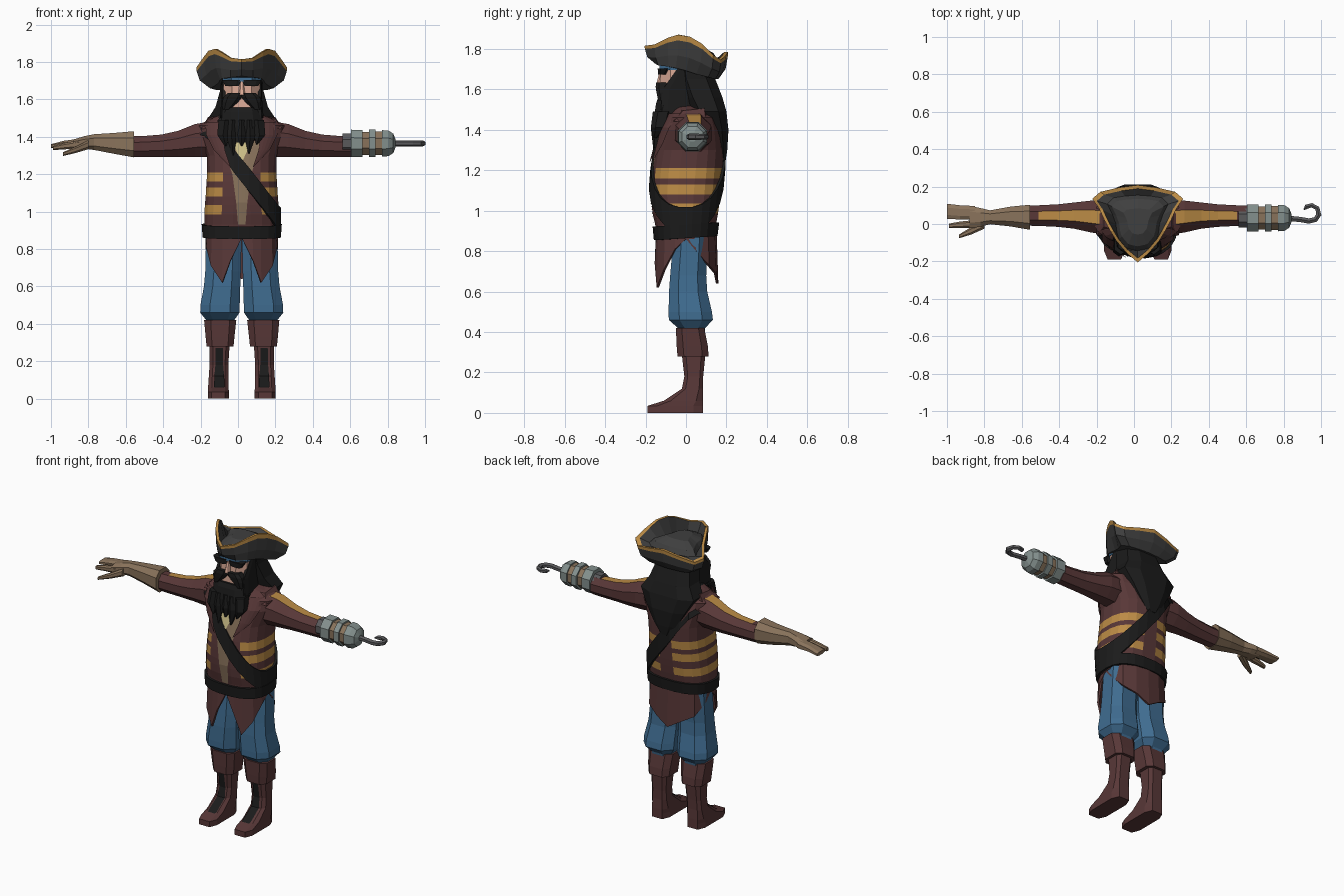
import bpy, bmesh, math
from mathutils import Vector

COL = {"maroon": (.098, .039, .039), "gold": (.50, .26, .06), "blue": (.05, .15, .28), "black": (.011, .011, .011),
       "hat_grey": (.05, .05, .05), "skin": (.74, .42, .32), "tan": (.25, .17, .105), "cream": (.62, .53, .25),
       "metal": (.23, .28, .27), "dark_metal": (.10, .10, .105)}
MAT = {}
for k, c in COL.items():
    MAT[k] = bpy.data.materials.new(k)
    MAT[k].diffuse_color = (*c, 1)


def loft(name, rings, mats, rule=None, cap=True, closed=True, solid=0):
    """Skin a list of point rings; rule(i, centre) picks the material index."""
    mats = mats.split()
    bm = bmesh.new()
    vs = [[bm.verts.new(p) for p in r] for r in rings]
    n = len(rings[0])
    for i in range(len(vs) - 1):
        for j in range(n if closed else n - 1):
            k = (j + 1) % n
            f = bm.faces.new((vs[i][j], vs[i][k], vs[i + 1][k], vs[i + 1][j]))
            f.material_index = rule(i, f.calc_center_median()) if rule else 0
    if cap:
        for i in (0, -1):
            f = bm.faces.new(vs[i])
            f.material_index = rule(len(vs) - 2 if i else 0, f.calc_center_median()) if rule else 0
    bmesh.ops.recalc_face_normals(bm, faces=bm.faces)
    me = bpy.data.meshes.new(name)
    bm.to_mesh(me)
    bm.free()
    for m in mats:
        me.materials.append(MAT[m])
    ob = bpy.data.objects.new(name, me)
    bpy.context.collection.objects.link(ob)
    if solid:
        ob.modifiers.new("thick", 'SOLIDIFY').thickness = solid
    return ob


def sec(n, p):
    """Unit superellipse section with a flat facet to each side."""
    m = math.cos(math.pi / n) ** p
    out = []
    for i in range(n):
        a = (i + .5) * 2 * math.pi / n
        c, s = math.cos(a), math.sin(a)
        out.append((math.copysign(abs(c) ** p, c) / m, math.copysign(abs(s) ** p, s) / m))
    return out


def zr(z, cx, rx, yf, yb, n=8, p=.7, s=1):   # horizontal ring
    return [(s * (cx + u * rx), (yf + yb) / 2 + v * (yb - yf) / 2, z) for u, v in sec(n, p)]


def xr(x, cy, cz, ry, rz, n=8, p=1, s=1):    # ring across an arm
    return [(s * x, cy + u * ry, cz + v * rz) for u, v in sec(n, p)]


# ---- torso shape shared by coat, belt, strap and vest
T = [(.86, .195, -.145, .14), (.93, .2, -.152, .148), (.985, .2, -.165, .158), (1.035, .197, -.17, .165),
     (1.08, .193, -.172, .17), (1.13, .19, -.17, .175), (1.16, .188, -.168, .178), (1.21, .185, -.163, .182),
     (1.3, .187, -.148, .187), (1.4, .225, -.122, .175), (1.46, .235, -.095, .155), (1.5, .16, -.07, .12),
     (1.53, .075, -.07, .06), (1.57, .07, -.07, .06)]


def tz(z):
    z = min(max(z, T[0][0]), T[-1][0])
    for a, b in zip(T, T[1:]):
        if z <= b[0]:
            t = (z - a[0]) / (b[0] - a[0])
            return [a[i] + (b[i] - a[i]) * t for i in (1, 2, 3)]


def tfront(x, z, off):
    rx, yf, yb = tz(z)
    u = min(abs(x) / rx, .98)
    return (x, (yf + yb) / 2 - (yb - yf) / 2 * (1 - u ** 2.5) ** .4 - off, z)


def stripe(i, c):
    side = abs(c.x) > (.085 if c.y < 0 else .05)
    return 2 if c.z > 1.525 else int(i in (2, 4, 6) and side)


loft("coat_body", [zr(z, 0, rx, f, b, 20, .8) for z, rx, f, b in T], "maroon gold skin", stripe)


def band(name, zf, half, off):
    rings = [[], [], [], []]
    for u, v in sec(24, .8):
        z = 1.1
        for _ in range(40):
            rx, f, b = tz(z)
            x, y = u * rx, (f + b) / 2 + v * (b - f) / 2
            z += .3 * (zf(x, y) - z)
        for r, (dz, o) in zip(rings, ((-half, -.01), (-half, off), (half, off), (half, -.01))):
            rx, f, b = tz(z + dz)
            r.append((u * (rx + o), (f + b) / 2 + v * ((b - f) / 2 + o), z + dz))
    loft(name, rings, "black", cap=False)


band("belt", lambda x, y: .898 + .07 * y, .034, .014)
band("shoulder_strap", lambda x, y: 1.22 - 1.33 * x, .064, .013)


def plate(name, rows, mat, off):             # sheet laid on the chest
    loft(name, [[tfront(a + (b - a) * t / 4, z, off) for t in range(5)] for z, a, b in rows], mat,
         cap=False, closed=False)


plate("vest", [(.93, -.02, .02), (1.05, -.03, .03), (1.2, -.05, .05), (1.35, -.1, .1), (1.48, -.12, .12)], "tan", .006)
plate("shirt", [(1.27, -.004, .004), (1.36, -.045, .045), (1.46, -.06, .06)], "cream", .011)
for s in (-1, 1):
    plate("lapel", [(1.24, s * .06, s * .064), (1.33, s * .09, s * .15), (1.41, s * .1, s * .19), (1.48, s * .1, s * .19)],
          "maroon", .026 if s < 0 else .014)
    # collar sloping from the neck to the shoulder
    loft("collar", [[(s * .09, -.07, 1.46), (s * .22, -.06, 1.44), (s * .22, .1, 1.44), (s * .09, .1, 1.46)],
                    [(s * .13, -.03, 1.5), (s * .18, -.015, 1.495), (s * .18, .09, 1.505), (s * .13, .1, 1.52)]], "maroon")

# ---- pointed coat tails
half = [(0, -.15, .86), (.06, -.155, .74), (.105, -.145, .62), (.165, -.11, .71), (.19, -.055, .81), (.195, 0, .86),
        (.193, .05, .80), (.16, .115, .73), (.085, .15, .69), (0, .16, .64)]


def full(h):
    return h + [(-x, y, z) for x, y, z in h[-2:0:-1]]


low = full(half)
loft("coat_tails", [[(x * .97, y * .95, .885) for x, y, z in low], low], "maroon", cap=False, solid=.012)

# ---- legs and boots
for s in (-1, 1):
    loft("trouser_leg", [zr(z, cx, rx, f, b, 8, .75, s) for z, cx, rx, f, b in (
        (.39, .115, .07, -.03, .09), (.42, .115, .075, -.04, .095), (.46, .117, .105, -.085, .133), (.5, .116, .105, -.086, .128),
        (.6, .105, .097, -.084, .105), (.68, .1, .095, -.078, .1), (.9, .095, .095, -.06, .11))], "blue")
    loft("boot", [zr(z, cx, rx, f, .085 + o, 8, .5, s) for z, cx, rx, f, o in (
        (0, .125, .056, -.19, 0), (.035, .125, .056, -.19, 0), (.06, .125, .055, -.11, 0), (.12, .124, .052, -.02, -.002),
        (.18, .122, .05, -.008, 0), (.3, .118, .054, -.022, .012))], "maroon")
    loft("boot_cuff", [zr(z, cx, rx, f, b, 8, .6, s) for z, cx, rx, f, b in (
        (.28, .116, .072, -.042, .112), (.33, .116, .077, -.046, .108), (.42, .115, .086, -.05, .09))], "maroon")
    loft("boot_lacing", [[(s * (.12 + d), y, z) for d in (-w, w)] for y, z, w in (
        (-.125, .06, .024), (-.113, .065, .028), (-.028, .122, .026), (-.014, .18, .021), (-.026, .27, .019))],
         "black", cap=False, closed=False)
    # sleeves with a gold stripe along the top
    loft("sleeve", [xr(x, cy, cz, ry, rz, 8, 1, s) for x, cy, cz, ry, rz in (
        (.12, .03, 1.385, .085, .09), (.2, .035, 1.385, .088, .092), (.25, .04, 1.38, .085, .088), (.34, .045, 1.362, .07, .07),
        (.43, .045, 1.352, .06, .06), (.53, .045, 1.348, .055, .056), (.59, .045, 1.348, .054, .055))], "maroon gold",
         lambda i, c: int(0 < i < 5 and c.z > 1.385 and abs(c.y - .043) < .012))

# ---- gloved hand
GLOVE = {
    "glove": ((.575, .036, 1.36, .067, .07), (.68, .04, 1.365, .053, .056), (.79, .036, 1.372, .037, .042),
              (.84, .035, 1.37, .05, .034), (.9, .038, 1.362, .06, .024)),
    "fingers": ((.87, .06, 1.365, .036, .025), (.95, .062, 1.36, .038, .019), (1.02, .068, 1.35, .04, .011)),
    "index_finger": ((.87, .0, 1.36, .021, .022), (.95, -.004, 1.35, .017, .017), (1.01, -.01, 1.34, .012, .011)),
    "thumb": ((.82, .0, 1.358, .025, .024), (.89, -.036, 1.33, .02, .017), (.955, -.066, 1.308, .01, .01))}
for name, rows in GLOVE.items():
    loft(name, [xr(*r, 8, .8, -1) for r in rows], "tan")

# ---- metal gauntlet and hook
prof = [(.54, .052, 2), (.585, .052, 0), (.585, .073, 0), (.645, .072, 0), (.645, .062, 1), (.68, .062, 0), (.68, .073, 0),
        (.715, .073, 0), (.715, .063, 1), (.75, .063, 0), (.75, .071, 0), (.785, .068, 0), (.81, .052, 0), (.822, .022, 0)]
loft("gauntlet", [xr(x, .032, 1.365, r, r) for x, r, m in prof], "metal tan dark_metal", lambda i, c: prof[i][2])
path = [(.81, .03), (.87, .024), (.915, .016), (.95, .024), (.968, .05), (.96, .085), (.93, .1), (.902, .092), (.888, .076)]
rings = []
for i, (x, y) in enumerate(path):
    a, b = path[max(i - 1, 0)], path[min(i + 1, len(path) - 1)]
    d = Vector((b[0] - a[0], b[1] - a[1])).normalized()
    r = (.014 if i < 5 else .012) if i < 8 else .003
    rings.append([(x - d.y * u * r, y + d.x * u * r, 1.365 + v * r) for u, v in sec(6, 1)])
loft("hook", rings, "dark_metal")

# ---- head, bandana and face
loft("head", [zr(z, 0, rx, f, b) for z, rx, f, b in ((1.5, .08, -.1, .06), (1.56, .094, -.126, .08), (1.72, .098, -.125, .09))], "skin")
loft("nose", [zr(1.625, 0, .018, -.147, -.1), zr(1.685, 0, .011, -.132, -.1)], "skin")
loft("bandana", [zr(1.695, 0, .102, -.132, .09), zr(1.735, 0, .104, -.13, .1)], "blue")
for s in (-1, 1):
    loft("brow", [zr(1.672, .052, .036, -.138, -.1, s=s), zr(1.704, .052, .054, -.14, -.08, s=s)], "black")
    loft("moustache", [zr(z, cx, rx, f, -.08, s=s) for z, cx, rx, f in (
        (1.545, .083, .018, -.138), (1.585, .062, .042, -.146), (1.612, .048, .05, -.15), (1.634, .035, .04, -.148))], "black")
    loft("sideburn", [zr(z, .095, w, f, .03, s=s) for z, w, f in ((1.5, .022, -.125), (1.6, .014, -.115), (1.7, .012, -.045))], "black")
loft("beard", [zr(z, 0, rx, f, b) for z, rx, f, b in (
    (1.558, .096, -.138, .0), (1.53, .108, -.148, .02), (1.46, .115, -.158, -.03), (1.4, .09, -.158, -.07), (1.37, .055, -.155, -.1))], "black")
for x, z in ((-.1, 1.35), (-.055, 1.3), (.0, 1.35), (.045, 1.31), (.095, 1.36)):
    loft("beard_lock", [zr(1.49, x * .9, .034, -.157, -.07, 6, 1), zr(1.41, x, .031, -.168, -.09, 6, 1), zr(z, x * .85, .004, -.16, -.145, 6, 1)], "black")

# ---- long hair down the back
loft("hair", [zr(z, 0, rx, f, b) for z, rx, f, b in (
    (1.72, .108, -.045, .11), (1.65, .115, -.04, .145), (1.56, .14, -.01, .18), (1.49, .185, .03, .2), (1.4, .135, .07, .21),
    (1.3, .075, .12, .204), (1.24, .03, .15, .195))], "black")

# ---- three-cornered hat with gold rim
rim = full([(0, -.205, 1.815), (.06, -.155, 1.822), (.115, -.09, 1.855), (.145, -.04, 1.87), (.178, .02, 1.86), (.205, .08, 1.825),
            (.243, .135, 1.77), (.2, .172, 1.745), (.1, .195, 1.765), (0, .208, 1.785)])
base = full([(0, -.15, 1.725), (.06, -.137, 1.718), (.105, -.085, 1.712), (.115, -.05, 1.705), (.122, 0, 1.692), (.14, .05, 1.675),
             (.17, .11, 1.66), (.135, .145, 1.65), (.07, .155, 1.65), (0, .16, 1.65)])


def mix(t, u):
    return [(a[0] + (b[0] - a[0]) * t, a[1] + (b[1] - a[1]) * t, a[2] + (b[2] - a[2]) * u) for a, b in zip(base, rim)]


def shrink(r, k, z=None):
    return [(x * k, .02 + (y - .02) * k, z or h) for x, y, h in r]


loft("hat", [base, mix(.75, .38), mix(.97, .83), rim, shrink(rim, .9), shrink(base, .96, 1.75),
             shrink(base, .82, 1.78), shrink(base, .45, 1.808)], "hat_grey gold", lambda i, c: int(i in (2, 3)))

# the body axis sits slightly right of the overall centre
for ob in bpy.context.collection.objects:
    ob.location.x = .02
